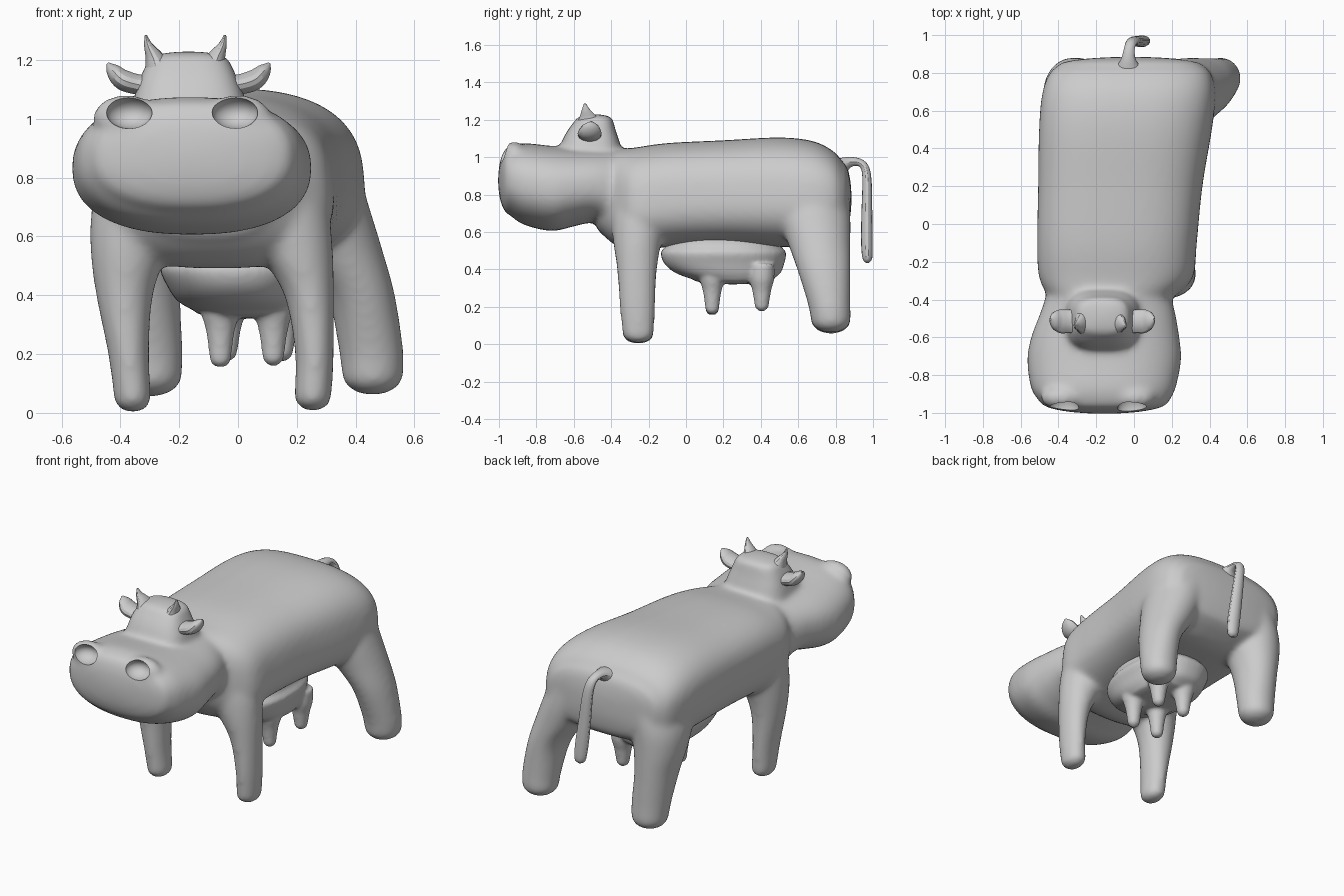
import bpy, bmesh
from math import sin, cos, pi
from mathutils import Vector, Matrix

if "Cube" in bpy.data.objects:
    bpy.data.objects.remove(bpy.data.objects["Cube"])


def spline(rows, sub=5):
    """Smoothly resample rows of numbers (Catmull-Rom)."""
    out, n = [], len(rows)
    for i in range(n - 1):
        p = [rows[max(0, min(n - 1, i + k))] for k in (-1, 0, 1, 2)]
        for s in range(sub):
            t = s / sub
            out.append([0.5 * (2 * b + (c - a) * t + (2 * a - 5 * b + 4 * c - d) * t * t
                               + (3 * b - a - 3 * c + d) * t ** 3)
                        for a, b, c, d in zip(*p)])
    return out + [list(rows[-1])]


def new_object(name, bm):
    bmesh.ops.recalc_face_normals(bm, faces=bm.faces)
    me = bpy.data.meshes.new(name)
    bm.to_mesh(me)
    bm.free()
    ob = bpy.data.objects.new(name, me)
    bpy.context.collection.objects.link(ob)
    return ob


def loft(name, axis, rows, exp=2.0, dome=(0, 0), shear=0.0, seg=48):
    """Skin superellipse rings. Row: position, centre u, centre v, radius u, radius v."""
    rings = [r + [1.0] for r in spline(rows)]
    d0, d1 = dome
    steps = [k / 6 * pi / 2 * 0.96 for k in range(1, 7)]
    start, end = rings[0], rings[-1]
    if d0:
        rings = [[start[0] - d0 * sin(a)] + start[1:5] + [cos(a)] for a in reversed(steps)] + rings
    if d1:
        rings += [[end[0] + d1 * sin(a)] + end[1:5] + [cos(a)] for a in steps]
    bm = bmesh.new()
    loops = []
    for p, cu, cv, ru, rv, k in rings:
        loop = []
        for i in range(seg):
            a = 2 * pi * i / seg
            c, s = cos(a), sin(a)
            du = k * ru * abs(c) ** (2 / exp) * (1 if c > 0 else -1)
            dv = k * rv * abs(s) ** (2 / exp) * (1 if s > 0 else -1)
            u, v = cu + du + shear * dv, cv + dv
            loop.append(bm.verts.new((u, p, v) if axis == 'y' else (u, v, p)))
        loops.append(loop)
    for a, b in zip(loops, loops[1:]):
        for i in range(seg):
            j = (i + 1) % seg
            bm.faces.new((a[i], a[j], b[j], b[i]))
    bm.faces.new(loops[0])
    bm.faces.new(loops[-1])
    return new_object(name, bm)


def span(y, x0, x1, z0, z1):
    """Loft row from left/right and bottom/top limits."""
    return [y, (x0 + x1) / 2, (z0 + z1) / 2, (x1 - x0) / 2, (z1 - z0) / 2]


def select(obs):
    bpy.ops.object.select_all(action='DESELECT')
    for o in obs:
        o.select_set(True)
    bpy.context.view_layer.objects.active = obs[0]


def tube(name, pts, wide=(1, 1, 1)):
    """Tapering tube through rows of x, y, z, radius; wide flattens its section."""
    cu = bpy.data.curves.new(name, 'CURVE')
    cu.dimensions = '3D'
    cu.bevel_depth = 1.0
    cu.bevel_resolution = 5
    cu.use_fill_caps = True
    path = spline(pts)
    sp = cu.splines.new('POLY')
    sp.points.add(len(path) - 1)
    for q, (x, y, z, r) in zip(sp.points, path):
        q.co = (x / wide[0], y / wide[1], z / wide[2], 1)
        q.radius = r
    ob = bpy.data.objects.new(name, cu)
    bpy.context.collection.objects.link(ob)
    select([ob])
    bpy.ops.object.convert(target='MESH')
    ob = bpy.context.object
    ob.data.transform(Matrix.Diagonal((*wide, 1)))
    bpy.ops.object.shade_smooth_by_angle()
    return ob


def ellipsoid(name, loc, radii):
    bm = bmesh.new()
    bmesh.ops.create_uvsphere(bm, u_segments=32, v_segments=20, radius=1)
    for v in bm.verts:
        v.co = Vector(a * b for a, b in zip(v.co, radii)) + Vector(loc)
    return new_object(name, bm)


def fuse(name, obs, voxel, smooth, cutters=()):
    """Merge parts into one blended skin, then carve the cutters."""
    select(obs)
    bpy.ops.object.join()
    ob = bpy.context.object
    ob.name = name
    m = ob.modifiers.new("Skin", 'REMESH')
    m.mode = 'VOXEL'
    m.voxel_size = voxel
    m = ob.modifiers.new("Blend", 'SMOOTH')
    m.factor = 0.5
    m.iterations = smooth
    for c in cutters:
        c.hide_render = True
        m = ob.modifiers.new("Carve", 'BOOLEAN')
        m.operation = 'DIFFERENCE'
        m.object = c
    bpy.ops.object.convert(target='MESH')
    ob = bpy.context.object
    bpy.ops.object.shade_smooth_by_angle(angle=0.8)
    for c in cutters:
        bpy.data.objects.remove(c)
    return ob


# Torso, front to back
torso = loft("torso", 'y', [
    span(-0.45, -0.38, 0.13, 0.59, 1.02),
    span(-0.38, -0.45, 0.22, 0.53, 1.04),
    span(-0.28, -0.50, 0.31, 0.49, 1.05),
    span(-0.10, -0.51, 0.33, 0.52, 1.075),
    span(0.20, -0.505, 0.36, 0.53, 1.09),
    span(0.50, -0.50, 0.41, 0.52, 1.105),
    span(0.68, -0.485, 0.43, 0.52, 1.085),
    span(0.79, -0.45, 0.41, 0.56, 1.03),
    span(0.84, -0.40, 0.365, 0.59, 0.97)], exp=2.75, dome=(0.05, 0.045), shear=-0.09)

# Head and muzzle
head = loft("head", 'y', [
    span(-0.94, -0.50, 0.185, 0.69, 1.06),
    span(-0.87, -0.545, 0.22, 0.64, 1.075),
    span(-0.72, -0.565, 0.25, 0.605, 1.06),
    span(-0.60, -0.545, 0.24, 0.63, 1.05),
    span(-0.48, -0.50, 0.22, 0.65, 1.045),
    span(-0.36, -0.46, 0.19, 0.60, 1.045),
    span(-0.22, -0.43, 0.15, 0.60, 1.04)], exp=2.35, dome=(0.065, 0))

# Raised forehead
brow = loft("brow", 'z', [
    [1.00, -0.165, -0.51, 0.205, 0.17], [1.07, -0.165, -0.51, 0.19, 0.158],
    [1.14, -0.168, -0.505, 0.165, 0.13], [1.20, -0.168, -0.49, 0.138, 0.10]],
    exp=3.0, dome=(0, 0.03))

# Legs, hoof to hip
legs = [
    loft("front_leg_right", 'z', [
        [0.055, 0.255, -0.255, 0.064, 0.085], [0.20, 0.26, -0.26, 0.066, 0.095],
        [0.40, 0.242, -0.262, 0.085, 0.107], [0.55, 0.195, -0.26, 0.128, 0.13],
        [0.68, 0.15, -0.25, 0.16, 0.15], [0.80, 0.11, -0.24, 0.16, 0.16]], dome=(0.05, 0)),
    loft("front_leg_left", 'z', [
        [0.05, -0.358, -0.255, 0.064, 0.085], [0.20, -0.372, -0.26, 0.07, 0.095],
        [0.40, -0.386, -0.262, 0.097, 0.107], [0.55, -0.37, -0.26, 0.132, 0.13],
        [0.68, -0.345, -0.25, 0.155, 0.15], [0.80, -0.32, -0.24, 0.15, 0.16]], dome=(0.05, 0)),
    loft("rear_leg_right", 'z', [
        [0.13, 0.458, 0.775, 0.105, 0.107], [0.22, 0.452, 0.765, 0.11, 0.115],
        [0.40, 0.418, 0.737, 0.116, 0.143], [0.55, 0.345, 0.71, 0.148, 0.17],
        [0.68, 0.285, 0.685, 0.168, 0.195], [0.82, 0.23, 0.67, 0.18, 0.20]], dome=(0.07, 0)),
    loft("rear_leg_left", 'z', [
        [0.125, -0.295, 0.775, 0.105, 0.107], [0.22, -0.30, 0.765, 0.112, 0.115],
        [0.40, -0.318, 0.737, 0.122, 0.143], [0.55, -0.325, 0.71, 0.148, 0.17],
        [0.68, -0.315, 0.685, 0.163, 0.195], [0.82, -0.27, 0.67, 0.17, 0.20]], dome=(0.07, 0))]

# Nostril rims and hollows
rims, hollows = [], []
for x in (-0.37, -0.01):
    out = -0.01 if x < -0.2 else 0.01
    rims.append(ellipsoid("nostril_rim", (x + out, -0.918, 1.005), (0.115, 0.066, 0.078)))
    hollows.append(ellipsoid("nostril_cutter", (x, -0.975, 1.022), (0.078, 0.075, 0.055)))

fuse("cow_body", [torso, head, brow] + legs + rims, 0.014, 18, hollows)

# Ears and horns, mirrored about the head centre
ear = [(-0.27, -0.515, 1.11, 0.05), (-0.33, -0.515, 1.115, 0.036),
       (-0.39, -0.515, 1.132, 0.036), (-0.425, -0.51, 1.165, 0.025), (-0.443, -0.505, 1.19, 0.004)]
horn = [(-0.27, -0.515, 1.17, 0.05), (-0.287, -0.525, 1.213, 0.03),
        (-0.305, -0.535, 1.25, 0.015), (-0.314, -0.54, 1.285, 0.004)]
for part, pts, c, w in (("ear", ear, -0.168, 1.75), ("horn", horn, -0.179, 1.6)):
    tube(part + "_left", pts, (1, w, 1))
    tube(part + "_right", [(2 * c - x, y, z, r) for x, y, z, r in pts], (1, w, 1))

# Udder with four teats
bag = loft("udder_bag", 'z', [
    [0.345, 0.02, 0.25, 0.165, 0.21], [0.38, 0.0, 0.225, 0.205, 0.28],
    [0.43, -0.01, 0.205, 0.23, 0.32], [0.49, -0.015, 0.20, 0.25, 0.335],
    [0.53, -0.015, 0.20, 0.225, 0.305], [0.60, -0.02, 0.20, 0.22, 0.30]],
    exp=2.3, dome=(0.025, 0))
teats = [tube("teat", [(x, y, 0.43, 0.07), (x, y, 0.35, 0.068), (x, y, 0.29, 0.052),
                       (x, y, 0.23, 0.042), (x, y, z + 0.02, 0.035), (x, y, z, 0.014)])
         for x, y, z in ((-0.06, 0.14, 0.155), (0.12, 0.14, 0.16),
                         (-0.04, 0.405, 0.175), (0.15, 0.405, 0.175))]
fuse("udder", [bag] + teats, 0.01, 8)

# Tail
tube("tail", [(-0.03, 0.82, 0.945, 0.055), (-0.03, 0.87, 0.972, 0.03), (-0.025, 0.925, 0.972, 0.021),
              (-0.015, 0.958, 0.94, 0.022), (0.0, 0.968, 0.86, 0.025), (0.02, 0.967, 0.70, 0.029),
              (0.04, 0.967, 0.55, 0.031), (0.05, 0.97, 0.46, 0.026), (0.052, 0.972, 0.435, 0.008)],
     (1.35, 1, 1))
